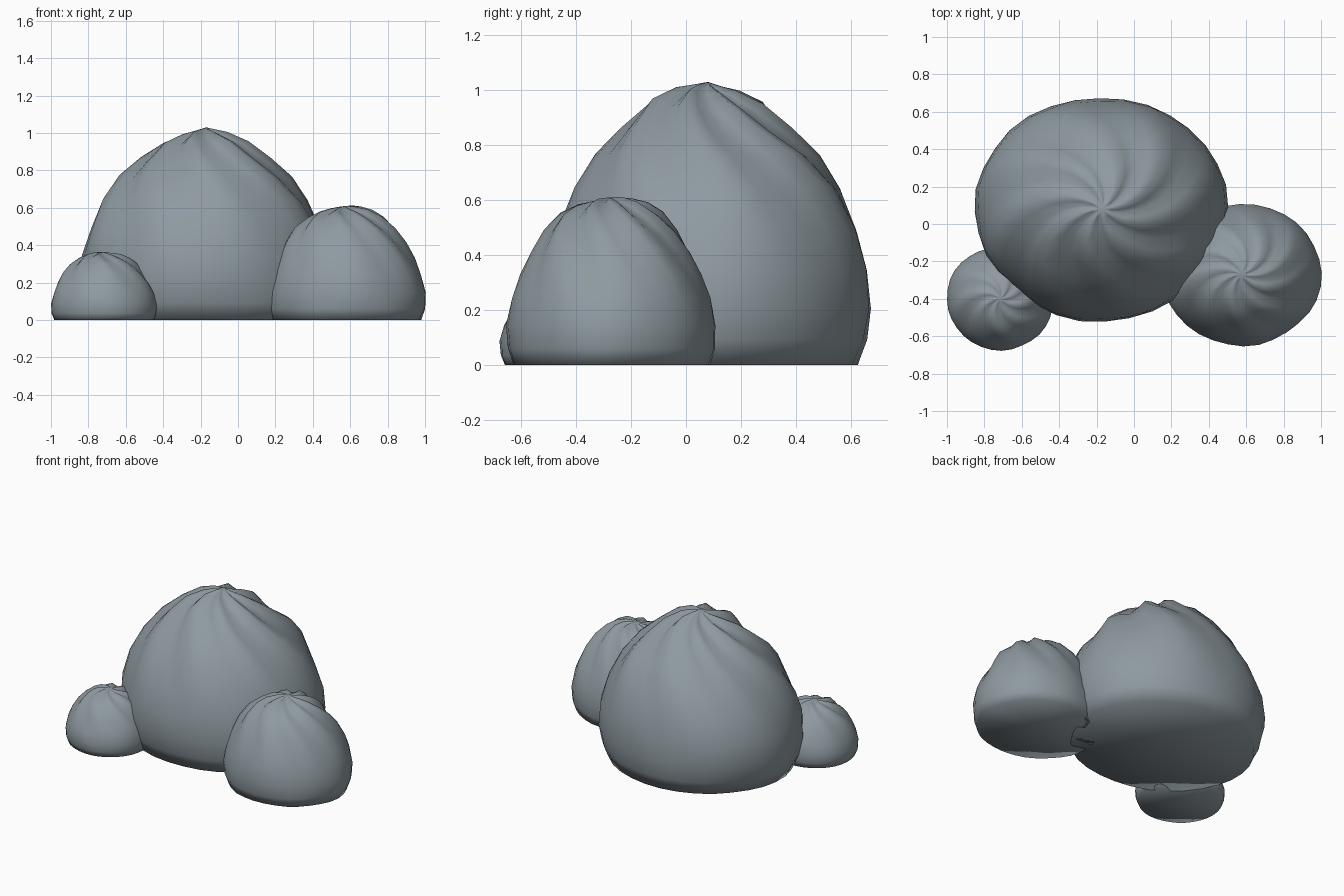
import bpy, bmesh, math
from mathutils import Vector, noise

if "Cube" in bpy.data.objects:
    bpy.data.objects.remove(bpy.data.objects["Cube"])

stone = bpy.data.materials.new("grey_stone")
stone.use_nodes = True
stone.diffuse_color = (0.27, 0.32, 0.35, 1)
bsdf = stone.node_tree.nodes["Principled BSDF"]
bsdf.inputs["Base Color"].default_value = stone.diffuse_color
bsdf.inputs["Roughness"].default_value = 0.9

# Side profiles as (radius, height) fractions, from the flat base up
TALL = [(0.91, 0), (0.97, .09), (1, .2), (0.98, .34), (0.915, .48), (0.81, .62),
        (0.67, .74), (0.51, .83), (0.35, .91), (0.19, .96), (0.08, .985)]
SQUAT = [(0.94, 0), (0.99, .1), (1, .24), (0.95, .4), (0.87, .54), (0.76, .68),
         (0.63, .8), (0.48, .89), (0.33, .945), (0.19, .97), (0.08, .985)]
TWIST = 1.2


def boulder(name, centre, size, profile, arms, seed, segments=32):
    """Turned stone, twisted so that its folds spiral out from the peak."""
    cx, cy = centre
    rx, ry, height = size
    bm = bmesh.new()
    rings = []
    for r, h in profile:
        ring = []
        for i in range(segments):
            a = math.tau * i / segments
            # Broad lumps, then folds that fade out down the sides
            lump = noise.noise(Vector((math.cos(a) * r, math.sin(a) * r, h)) * 2
                               + Vector((seed, seed, 0)))
            fold = math.sin(arms * a + seed)
            upper = max(0, (h - 0.25) / 0.75)
            rr = r * (1 + 0.03 * lump + 0.04 * fold * upper)
            z = h + (0.02 * fold * min(1, r * 4) + 0.03 * lump) * upper
            turned = a + TWIST * r
            ring.append(bm.verts.new((cx + rx * rr * math.cos(turned),
                                      cy + ry * rr * math.sin(turned), height * z)))
        rings.append(ring)
    for low, high in zip(rings, rings[1:]):
        for i in range(segments):
            j = (i + 1) % segments
            bm.faces.new((low[i], low[j], high[j], high[i]))
    # Peak and flat base, each a fan of triangles
    for ring, z in ((rings[-1], height), (rings[0], 0)):
        tip = bm.verts.new((cx, cy, z))
        for i in range(segments):
            bm.faces.new((ring[i], ring[(i + 1) % segments], tip))
    bmesh.ops.recalc_face_normals(bm, faces=bm.faces)
    for face in bm.faces:
        face.smooth = True
    mesh = bpy.data.meshes.new(name)
    bm.to_mesh(mesh)
    bm.free()
    mesh.materials.append(stone)
    bpy.context.collection.objects.link(bpy.data.objects.new(name, mesh))


boulder("large_boulder", (-0.17, 0.08), (0.675, 0.6, 1.03), TALL, 8, 1.3)
boulder("medium_boulder", (0.575, -0.27), (0.425, 0.38, 0.61), SQUAT, 9, 4.1)
boulder("small_boulder", (-0.715, -0.4), (0.285, 0.275, 0.365), SQUAT, 8, 7.7)
